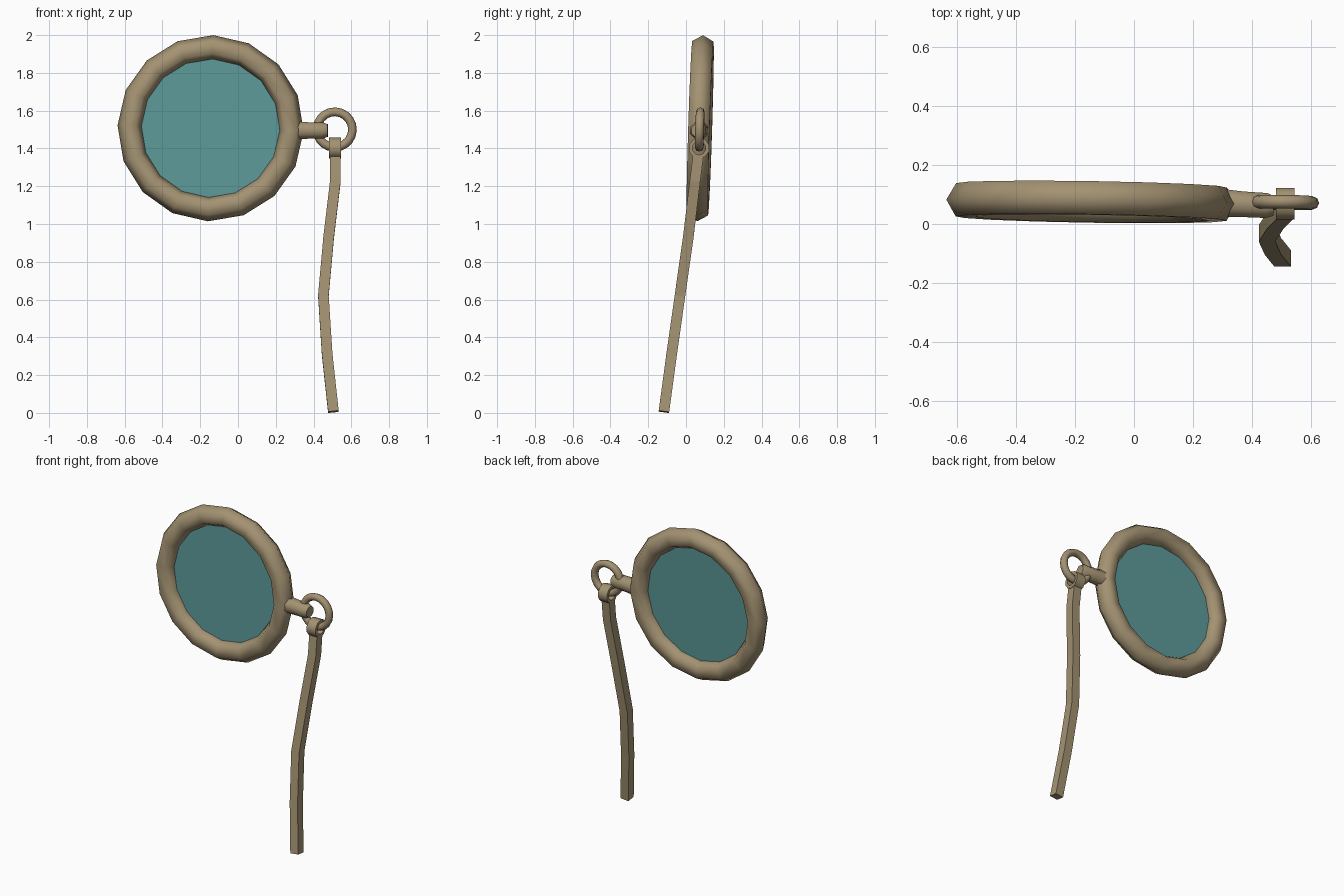
import bpy, bmesh, math
from mathutils import Matrix, Vector

if "Cube" in bpy.data.objects:
    bpy.data.objects.remove(bpy.data.objects["Cube"])


def material(name, color):
    m = bpy.data.materials.new(name)
    m.diffuse_color = color
    m.use_nodes = True
    m.node_tree.nodes["Principled BSDF"].inputs["Base Color"].default_value = m.diffuse_color
    return m


brass = material("brass", (0.37, 0.29, 0.17, 1))
glass = material("teal_glass", (0.11, 0.32, 0.32, 0.9))

# Shared lean of the frame and link: top tips back, right side turns forward
LEAN = (Matrix.Rotation(math.radians(-0.9), 4, 'Z')
        @ Matrix.Rotation(math.radians(88.2), 4, 'X')
        @ Matrix.Rotation(math.radians(-1.75), 4, 'Z'))


def finish(obj, name, mat, smooth=None):
    obj.name = name
    obj.data.materials.append(mat)
    if smooth is not None:
        bpy.ops.object.select_all(action='DESELECT')
        obj.select_set(True)
        bpy.context.view_layer.objects.active = obj
        bpy.ops.object.shade_smooth_by_angle(angle=math.radians(smooth))
    return obj


def from_bmesh(bm):
    bmesh.ops.remove_doubles(bm, verts=bm.verts[:], dist=1e-5)
    bmesh.ops.recalc_face_normals(bm, faces=bm.faces[:])
    me = bpy.data.meshes.new("part")
    bm.to_mesh(me)
    bm.free()
    obj = bpy.data.objects.new("part", me)
    bpy.context.collection.objects.link(obj)
    return obj


def ring(name, center, major, minor, sides, tube):
    bpy.ops.mesh.primitive_torus_add(major_radius=major, minor_radius=minor,
                                     major_segments=sides, minor_segments=tube)
    obj = bpy.context.object
    obj.matrix_world = Matrix.Translation(center) @ LEAN
    return finish(obj, name, brass, 65)


def bridge(bm, rings, closed):
    n = len(rings[0])
    for i in range(len(rings) if closed else len(rings) - 1):
        a, b = rings[i], rings[(i + 1) % len(rings)]
        for j in range(n):
            k = (j + 1) % n
            bm.faces.new((a[j], a[k], b[k], b[j]))
    if not closed:
        bm.faces.new(rings[0])
        bm.faces.new(rings[-1])


def turned(name, profile, sides, center, closed=False):
    """Profile of (x, radius) points turned around the x axis."""
    bm = bmesh.new()
    rings = []
    for x, r in profile:
        angles = [math.tau * (j + 0.5) / sides for j in range(sides)]
        rings.append([bm.verts.new((x, r * math.cos(a), r * math.sin(a))) for a in angles])
    bridge(bm, rings, closed)
    obj = from_bmesh(bm)
    obj.location = center
    return finish(obj, name, brass, 50)


# Hexagonal-section frame
FRAME = Vector((-0.145, 0.075, 1.507))
ring("lens_frame", FRAME, 0.428, 0.065, 16, 6)

# Flat lens
bpy.ops.mesh.primitive_cylinder_add(vertices=16, radius=0.41, depth=0.012)
lens = bpy.context.object
lens.matrix_world = Matrix.Translation(FRAME) @ LEAN @ Matrix.Rotation(math.radians(90), 4, 'Z')
finish(lens, "lens", glass)

# Stem from the frame to the link
stem = turned("stem", [(-0.09, 0.052), (-0.02, 0.047), (0.06, 0.046), (0.085, 0.036)],
              8, (0.39, 0.066, 1.495))
stem.rotation_euler.z = math.radians(-3)

# Small round link
ring("link_ring", Vector((0.512, 0.073, 1.5)), 0.094, 0.023, 20, 8)

# Hollow strap loop around the bottom of the link
turned("strap_loop", [(-0.032, 0.056), (0.032, 0.056), (0.032, 0.036), (-0.032, 0.036)],
       10, (0.514, 0.069, 1.402), closed=True)

# Hanging square strap
path = [(0.514, 0.065, 1.365), (0.516, 0.048, 1.23), (0.48, 0.012, 0.93),
        (0.452, -0.032, 0.62), (0.472, -0.076, 0.31), (0.505, -0.117, 0.006)]
points = [Vector(p) for p in path]
bm = bmesh.new()
rings = []
for i, p in enumerate(points):
    d = (points[min(i + 1, len(points) - 1)] - points[max(i - 1, 0)]).normalized()
    v = d.cross(Vector((1, 0, 0))).normalized()
    u = v.cross(d)
    rings.append([bm.verts.new(p + 0.028 * (a * u + b * v))
                  for a, b in ((-1, -1), (1, -1), (1, 1), (-1, 1))])
bridge(bm, rings, False)
finish(from_bmesh(bm), "strap", brass)
